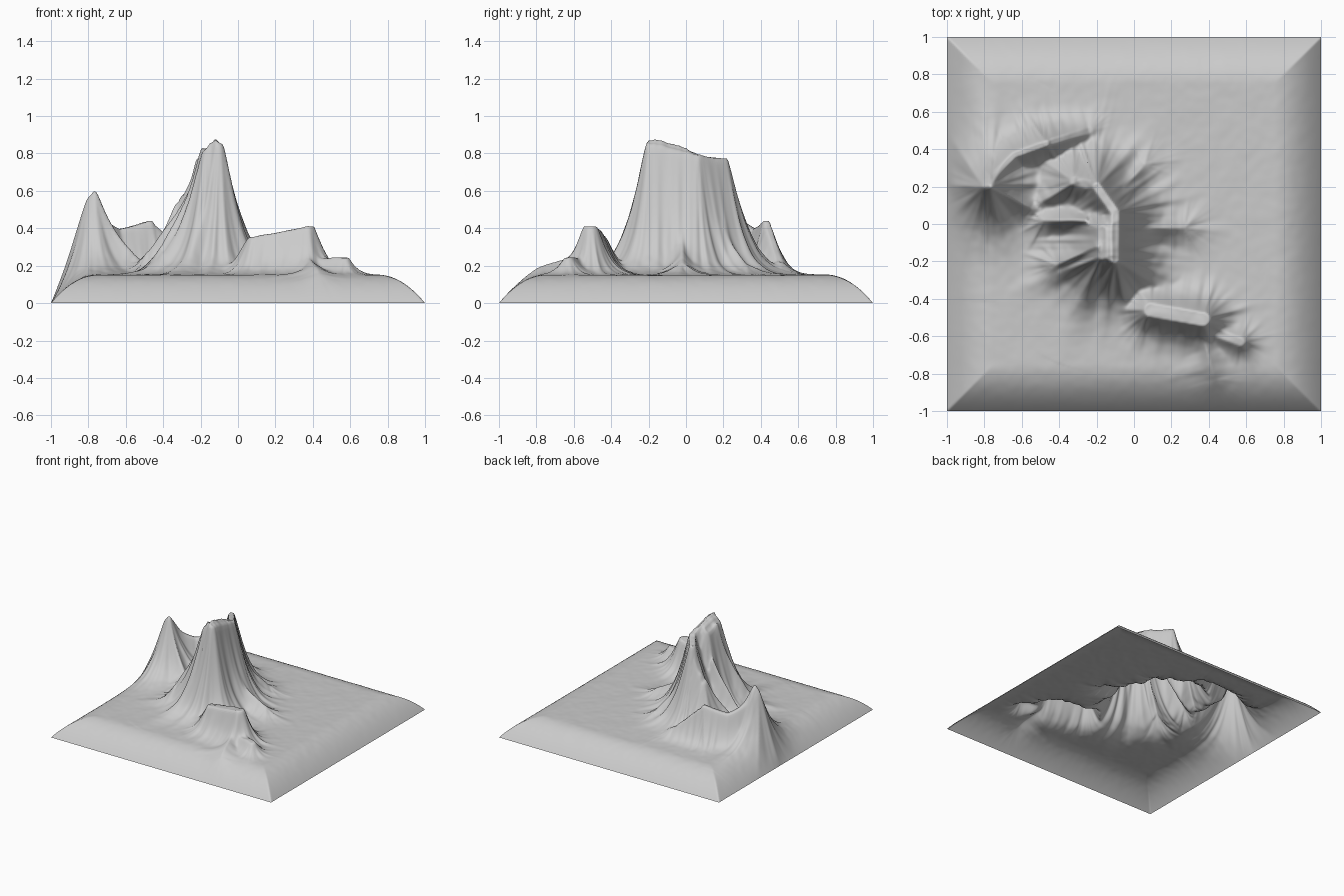
import bpy, bmesh, math
from mathutils import Vector, noise

if "Cube" in bpy.data.objects:
    bpy.data.objects.remove(bpy.data.objects["Cube"])

N = 240          # grid cells per side
GROUND = 0.15    # height of the plain

# Ridges: crest half width, slope length, crest points (x, y, z)
RIDGES = [
    # tall curved main summit and its flat shoulder
    (0.02, 0.11, [(-.10, -.19, .84), (-.10, .06, .79), (-.20, .20, .77), (-.32, .23, .5)]),
    (0.02, 0.12, [(-.17, -.17, .80), (-.17, -.03, .78)]),
    # western peak
    (0.012, 0.135, [(-.80, .20, .55), (-.77, .20, .57)]),
    # northern curved ridge
    (0.015, 0.065, [(-.76, .25, .46), (-.64, .37, .39), (-.47, .43, .44), (-.24, .5, .22)]),
    # southeastern mesa and its knoll
    (0.035, 0.07, [(.09, -.46, .35), (.37, -.51, .41)]),
    (0.02, 0.05, [(.44, -.58, .24), (.57, -.63, .24)]),
]


def spur(x, y, z, degrees, length):
    """Straight shoulder that runs down from a summit to near the plain."""
    a = math.radians(degrees)
    end = (x + length * math.cos(a), y + length * math.sin(a), GROUND + 0.3 * (z - GROUND))
    RIDGES.append((0.0, 0.075, [(x, y, z), end]))


# Shoulders of the main summit
spur(-.20, -.12, .68, 205, .23)
spur(-.26, .02, .58, 180, .22)
spur(-.30, .23, .50, 210, .22)
spur(-.02, -.02, .38, 0, .29)
spur(-.05, .20, .36, 48, .16)
# Shoulders of the western peak
spur(-.77, .20, .50, -28, .25)
spur(-.80, .20, .50, 178, .24)
# Foot of the mesa
spur(.37, -.60, .25, -75, .24)


def ridge_height(p, ridge):
    """Height above the plain from one ridge, with eroded gullies on its flanks."""
    flat, slope, pts = ridge
    best = 0.0
    for a, b in zip(pts, pts[1:]):
        start, step = Vector((a[0], a[1], 0)), Vector((b[0] - a[0], b[1] - a[1], 0))
        t = min(1.0, max(0.0, (p - start).dot(step) / step.length_squared))
        foot = start + step * t
        away = p - foot
        d = max(0.0, away.length - flat)
        if d > 0.6:
            continue
        if d > 0:
            q = foot * 13 + away.normalized() * 2.6
            d *= 1 + 0.22 * noise.noise(q) + 0.10 * noise.noise(q * 2.3)
        top = a[2] + t * (b[2] - a[2]) - GROUND
        best = max(best, top * math.exp(-(d / slope) ** 1.25))
    return best


def height(x, y):
    p = Vector((x, y, 0))
    hill = sum(ridge_height(p, r) ** 5 for r in RIDGES) ** 0.2
    ripple = 0.006 * noise.noise(p * 9) + 0.004 * noise.noise(p * 20)
    ripple *= min(1.0, 0.25 + hill * 12)
    # rounded fall to the border
    edge = min(1 - abs(x), 1 - abs(y))
    fade = 1 - max(0.0, 1 - edge / 0.25) ** 2
    return max(0.0, (GROUND + hill + ripple) * fade)


# Open terrain sheet
bm = bmesh.new()
bmesh.ops.create_grid(bm, x_segments=N, y_segments=N, size=1)
for v in bm.verts:
    v.co.z = height(v.co.x, v.co.y)
for f in bm.faces:
    f.smooth = True
mesh = bpy.data.meshes.new("mountain_terrain")
bm.to_mesh(mesh)
bm.free()
terrain = bpy.data.objects.new("mountain_terrain", mesh)
bpy.context.collection.objects.link(terrain)
